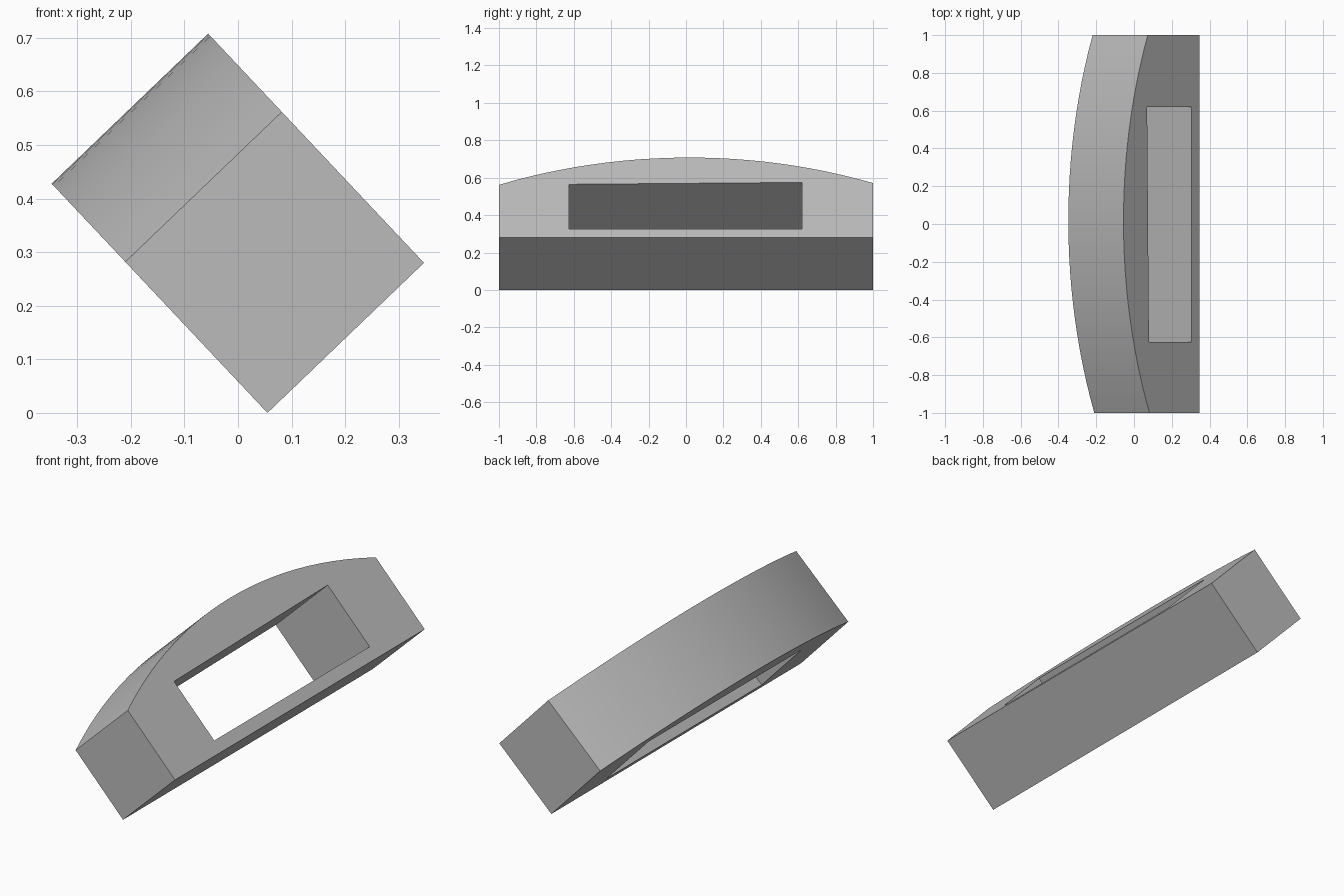
import bpy, bmesh, math
from mathutils import Vector

cube = bpy.data.objects.get("Cube")
if cube:
    bpy.data.objects.remove(cube, do_unlink=True)

# Frame of the tilted block
base = Vector((0.055, 0, 0))
across = Vector((0.292, 0, 0.28))             # block thickness
up = Vector((-0.402, 0, 0.427)).normalized()  # height of the arched outline


def place(y, h):
    return base + up * h + Vector((0, y, 0))


# Arched outline: a circular arc over a straight base
end_low, end_high, rise, steps = 0.387, 0.40, 0.194, 24
radius = (1 + rise * rise) / (2 * rise)
outline = [(-1, 0), (1, 0)]
for i in range(steps + 1):
    y = 1 - 2 * i / steps
    chord = end_low + (end_high - end_low) * (y + 1) / 2
    outline.append((y, chord + math.sqrt(radius ** 2 - y * y) - radius + rise))

# Rectangular opening right through the block
opening = [(-0.625, 0.062), (0.62, 0.062), (0.62, 0.405), (-0.625, 0.391)]

bm = bmesh.new()
edges = []
for loop in (outline, opening):
    verts = [bm.verts.new(place(*p)) for p in loop]
    edges += [bm.edges.new((v, verts[i - 1])) for i, v in enumerate(verts)]
bmesh.ops.triangle_fill(bm, edges=edges, use_beauty=True, use_dissolve=False)

# Give the face its thickness
result = bmesh.ops.extrude_face_region(bm, geom=bm.faces[:], use_keep_orig=True)
moved = [g for g in result["geom"] if isinstance(g, bmesh.types.BMVert)]
bmesh.ops.translate(bm, verts=moved, vec=across)
bmesh.ops.recalc_face_normals(bm, faces=bm.faces[:])

mesh = bpy.data.meshes.new("arched_block")
bm.to_mesh(mesh)
bm.free()
block = bpy.data.objects.new("arched_block", mesh)
bpy.context.collection.objects.link(block)

# Plain grey material
grey = bpy.data.materials.new("plain grey")
grey.use_nodes = True
colour = (0.5, 0.5, 0.5, 1)
grey.diffuse_color = colour
grey.node_tree.nodes["Principled BSDF"].inputs["Base Color"].default_value = colour
mesh.materials.append(grey)

# Smooth arch, crisp corners
bpy.ops.object.select_all(action="DESELECT")
block.select_set(True)
bpy.context.view_layer.objects.active = block
bpy.ops.object.shade_smooth_by_angle(angle=math.radians(30))
